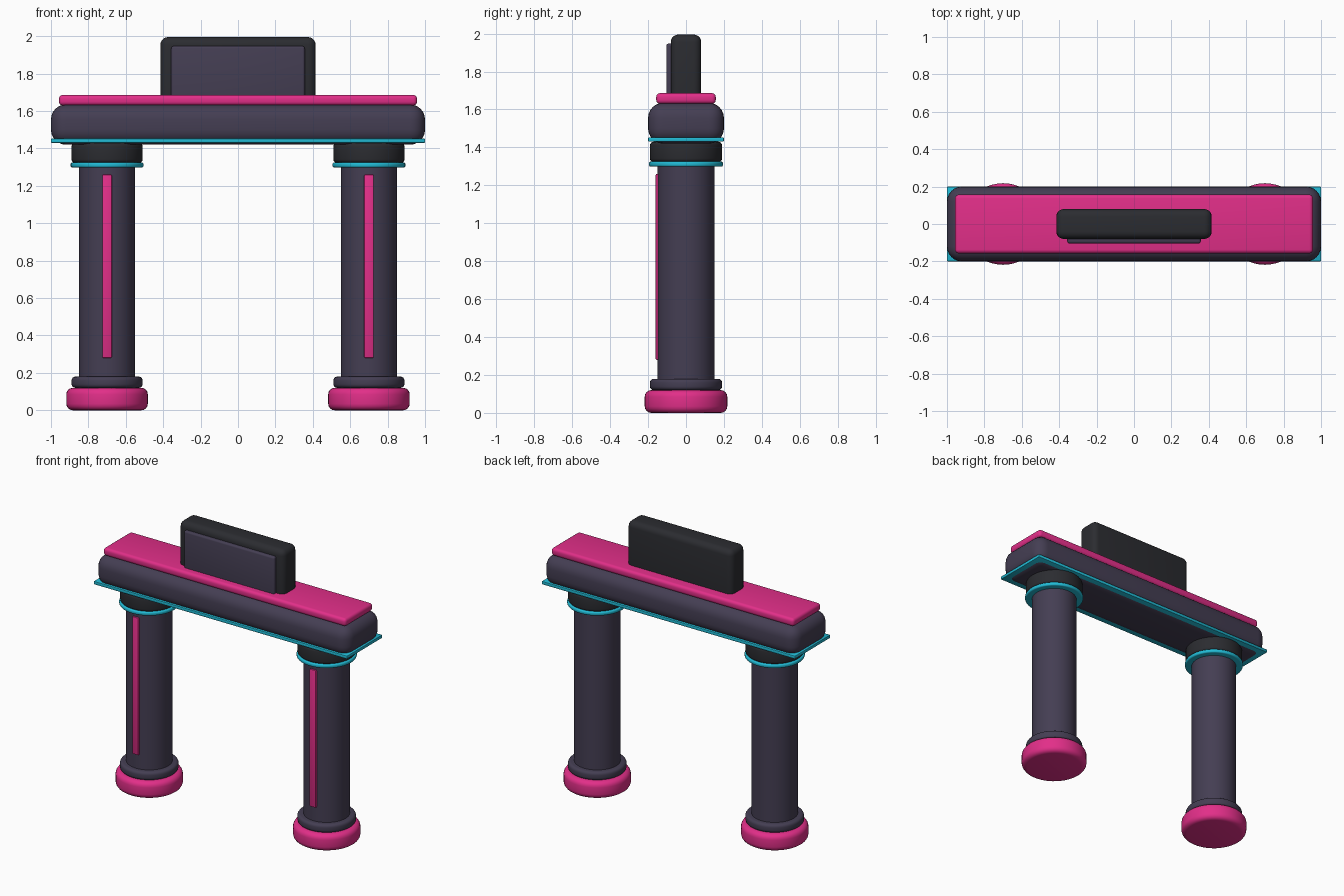
import bpy
import math

cube = bpy.data.objects.get("Cube")
if cube:
    bpy.data.objects.remove(cube, do_unlink=True)


def material(name, rgb):
    m = bpy.data.materials.new(name)
    m.use_nodes = True
    m.diffuse_color = (*rgb, 1)
    bsdf = next(n for n in m.node_tree.nodes if n.type == 'BSDF_PRINCIPLED')
    bsdf.inputs["Base Color"].default_value = (*rgb, 1)
    return m


PURPLE = material("dusky purple", (0.058, 0.048, 0.086))
DARK = material("charcoal", (0.024, 0.025, 0.030))
PINK = material("hot pink", (0.76, 0.028, 0.25))
CYAN = material("cyan", (0.015, 0.49, 0.66))


def finish(name, mat, bevel, segments):
    """Name, colour, round and smooth the active object."""
    ob = bpy.context.object
    ob.name = name
    ob.data.materials.append(mat)
    bpy.ops.object.transform_apply(location=False, rotation=False, scale=True)
    if bevel:
        mod = ob.modifiers.new("rounding", 'BEVEL')
        mod.width = bevel
        mod.segments = segments
        mod.limit_method = 'ANGLE'
        mod.angle_limit = math.radians(40)
        bpy.ops.object.modifier_apply(modifier=mod.name)
    bpy.ops.object.shade_smooth_by_angle(angle=math.radians(35))
    return ob


def box(name, mat, x, y, z, bevel=0, segments=4):
    """Box from (low, high) ranges on each axis."""
    mid = [(a + b) / 2 for a, b in (x, y, z)]
    bpy.ops.mesh.primitive_cube_add(size=1, location=mid)
    bpy.context.object.scale = [b - a for a, b in (x, y, z)]
    return finish(name, mat, bevel, segments)


def drum(name, mat, x, radius, z, bevel=0):
    """Upright cylinder between two heights."""
    bpy.ops.mesh.primitive_cylinder_add(
        vertices=48, radius=radius, depth=z[1] - z[0],
        location=(x, 0, (z[0] + z[1]) / 2))
    return finish(name, mat, bevel, 4)


# Two columns with their bases, collars and light strips
for side, x in (("left", 0.7), ("right", -0.7)):
    drum(side + "_foot", PINK, x, 0.218, (0, 0.12), 0.035)
    drum(side + "_foot_collar", PURPLE, x, 0.19, (0.12, 0.18), 0.02)
    drum(side + "_column", PURPLE, x, 0.15, (0.15, 1.34))
    drum(side + "_neck_ring", CYAN, x, 0.195, (1.298, 1.325), 0.01)
    drum(side + "_capital", DARK, x, 0.19, (1.322, 1.43), 0.02)
    box(side + "_light_strip", PINK, (x - 0.025, x + 0.025),
        (-0.16, -0.13), (0.28, 1.26), 0.006, 2)

# Crossbeam with trim plate below and slab above
box("crossbeam", PURPLE, (-1, 1), (-0.2, 0.2), (1.42, 1.635), 0.08, 6)
box("beam_trim", CYAN, (-1, 1), (-0.2, 0.2), (1.43, 1.453), 0.005, 2)
box("top_slab", PINK, (-0.957, 0.957), (-0.157, 0.157), (1.63, 1.686), 0.02)

# Sign standing on the beam, with its front panel
box("sign_board", DARK, (-0.415, 0.415), (-0.08, 0.08), (1.6, 1.995), 0.04, 5)
box("sign_panel", PURPLE, (-0.357, 0.357), (-0.104, -0.05), (1.6, 1.947), 0.012, 3)
